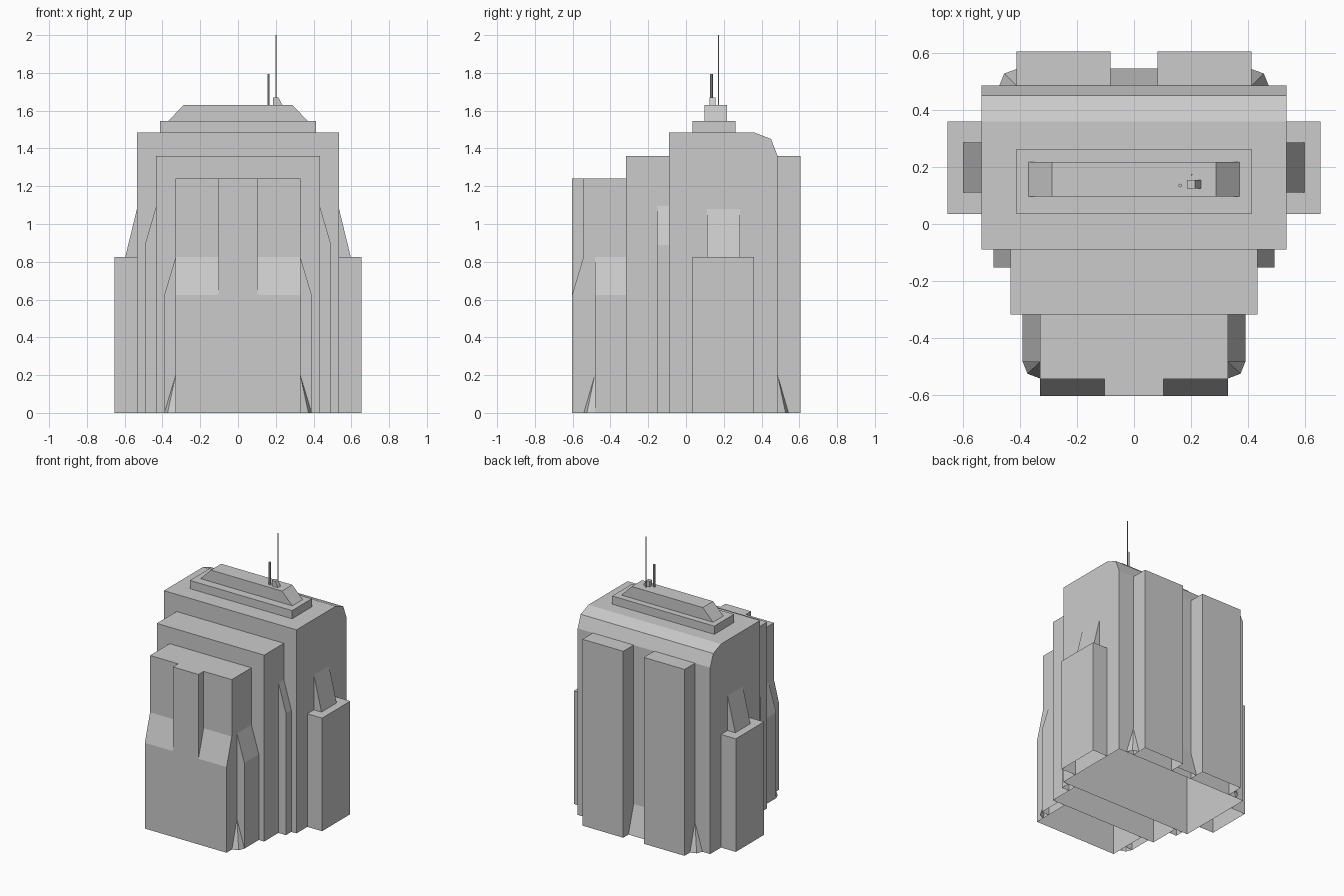
import bpy, bmesh
from mathutils import Matrix

cube = bpy.data.objects.get("Cube")
if cube:
    bpy.data.objects.remove(cube, do_unlink=True)

concrete = bpy.data.materials.new("concrete grey")
concrete.use_nodes = True
GREY = (0.6, 0.6, 0.6, 1)
concrete.diffuse_color = GREY
concrete.node_tree.nodes["Principled BSDF"].inputs["Base Color"].default_value = GREY


def finish(name, bm, mirror=False):
    """Open the shell at ground level, then make the object."""
    bmesh.ops.recalc_face_normals(bm, faces=bm.faces)
    ground = [f for f in bm.faces if all(v.co.z < 0.001 for v in f.verts)]
    bmesh.ops.delete(bm, geom=ground, context='FACES')
    mesh = bpy.data.meshes.new(name)
    bm.to_mesh(mesh)
    bm.free()
    mesh.materials.append(concrete)
    obj = bpy.data.objects.new(name, mesh)
    bpy.context.collection.objects.link(obj)
    if mirror:
        obj.modifiers.new("Mirror", 'MIRROR').use_mirror_merge = False
    return obj


def prism(name, axis, lo, hi, profile, mirror=False):
    """Extrude a profile: (y, z) points along x, or (x, z) points along y."""
    def place(a, z, d):
        return (d, a, z) if axis == 'x' else (a, d, z)
    bm = bmesh.new()
    ends = [[bm.verts.new(place(a, z, d)) for a, z in profile] for d in (lo, hi)]
    n = len(profile)
    for ring in ends:
        bm.faces.new(ring)
    for i in range(n):
        j = (i + 1) % n
        bm.faces.new((ends[0][i], ends[0][j], ends[1][j], ends[1][i]))
    return finish(name, bm, mirror)


def box(name, x0, x1, y0, y1, z0, z1, mirror=False):
    return prism(name, 'x', x0, x1, [(y0, z0), (y1, z0), (y1, z1), (y0, z1)], mirror)


def buttress(name, x0, x1, y0, y1, low, high):
    """Pier on the side whose head slopes back into the wall."""
    prism(name, 'y', y0, y1, [(x0, 0), (x1, 0), (x1, low), (x0, high)], True)


def corner_foot(name, x, y, side):
    """Faceted quarter cone in an inner corner."""
    bm = bmesh.new()
    apex = bm.verts.new((x, y, 0.2))
    heel = bm.verts.new((x, y, 0))
    rim = [bm.verts.new((x + dx, y + side * dy, 0))
           for dx, dy in ((0.06, 0), (0.043, 0.042), (0, 0.058))]
    for a, b in zip([heel] + rim, rim + [heel]):
        bm.faces.new((apex, a, b))
    finish(name, bm, True)


def mast(name, x, y, z0, z1, radius):
    bm = bmesh.new()
    bmesh.ops.create_cone(bm, cap_ends=True, segments=6, radius1=radius, radius2=radius,
                          depth=z1 - z0, matrix=Matrix.Translation((x, y, (z0 + z1) / 2)))
    finish(name, bm)


# Main tower with bevelled rear roof edge, and the stepped tiers in front
prism("main_tower", 'x', -0.535, 0.535,
      [(-0.09, 0), (0.485, 0), (0.485, 1.36), (0.45, 1.45), (0.36, 1.485), (-0.09, 1.485)])
box("middle_tier", -0.433, 0.433, -0.317, -0.09, 0, 1.36)
prism("front_tier", 'x', -0.33, 0.33,
      [(-0.317, 0), (-0.603, 0), (-0.603, 0.625), (-0.543, 0.825), (-0.543, 1.24), (-0.317, 1.24)])
prism("front_rib", 'x', -0.103, 0.103,
      [(-0.603, 0.625), (-0.603, 1.24), (-0.543, 1.24), (-0.543, 0.825)])

# Side piers and rear strips
buttress("front_buttress", 0.33, 0.39, -0.483, -0.317, 0.625, 0.825)
buttress("middle_buttress", 0.433, 0.493, -0.152, -0.09, 0.89, 1.095)
box("side_annex", 0.535, 0.654, 0.035, 0.36, 0, 0.825, True)
prism("side_annex_fin", 'y', 0.11, 0.285, [(0.535, 0.825), (0.597, 0.825), (0.535, 1.08)], True)
box("rear_strip", 0.083, 0.412, 0.485, 0.605, 0, 1.36, True)

# Sloping feet
prism("rear_ramp", 'x', -0.083, 0.083, [(0.485, 0), (0.545, 0), (0.485, 0.2)])
corner_foot("front_corner_foot", 0.33, -0.483, -1)
corner_foot("rear_corner_foot", 0.412, 0.485, 1)

# Roof plinth, cap and aerials
box("roof_plinth", -0.412, 0.412, 0.035, 0.262, 1.485, 1.545)
prism("roof_cap", 'y', 0.097, 0.217,
      [(-0.37, 1.545), (0.37, 1.545), (0.287, 1.63), (-0.287, 1.63)])
prism("aerial_base", 'y', 0.125, 0.155,
      [(0.185, 1.63), (0.235, 1.63), (0.214, 1.67), (0.185, 1.67)])
mast("short_mast", 0.162, 0.135, 1.63, 1.795, 0.007)
mast("tall_mast", 0.202, 0.173, 1.63, 2.0, 0.003)
